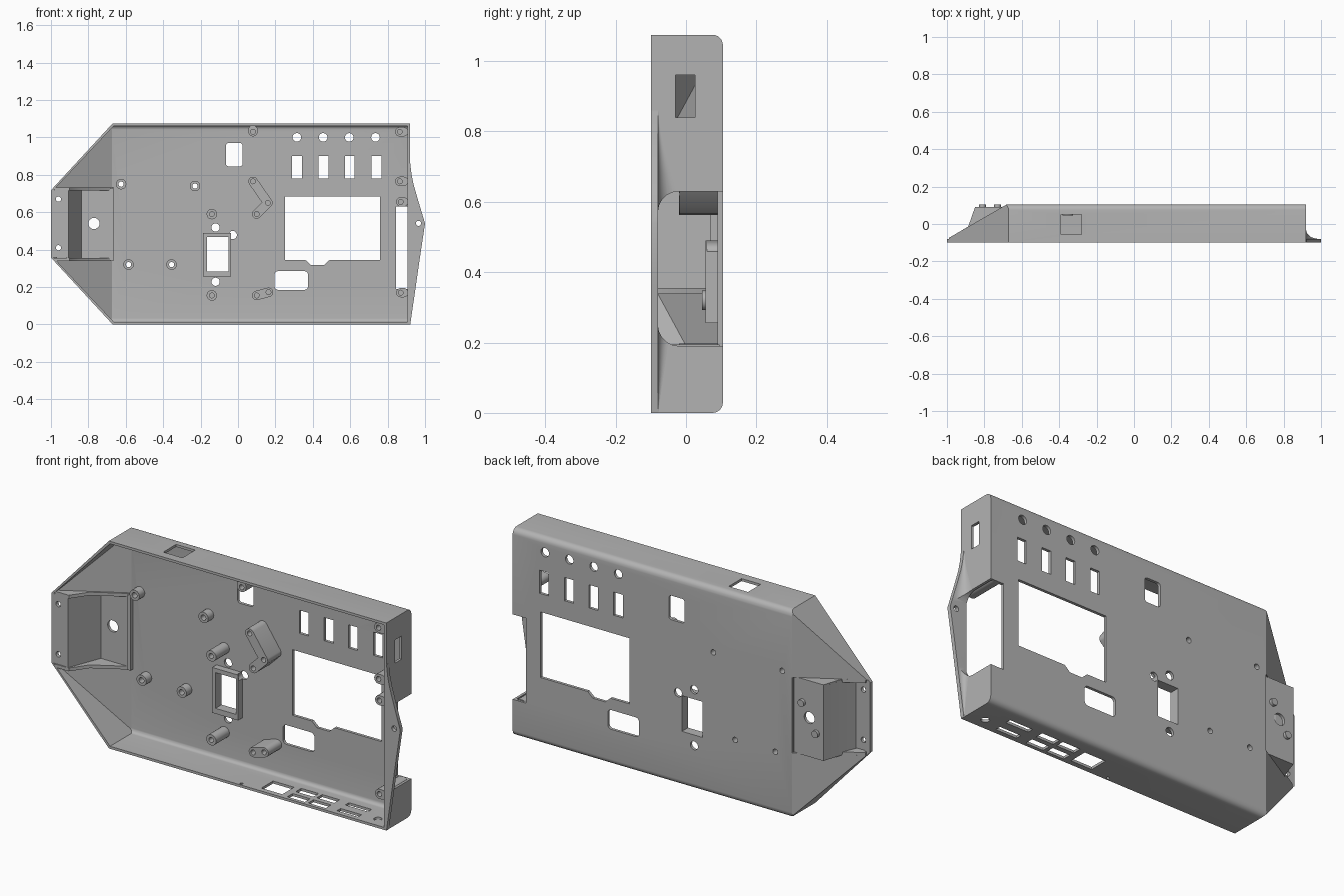
import bpy, bmesh
from math import sin, cos, pi, radians, atan2

cube = bpy.data.objects.get("Cube")
if cube:
    bpy.data.objects.remove(cube)

H, BACK, FLOOR, FRONT = 1.075, 0.105, 0.09, -0.1

grey = bpy.data.materials.new("plain grey plastic")
grey.use_nodes = True
grey.diffuse_color = (0.45, 0.45, 0.45, 1)
grey.node_tree.nodes["Principled BSDF"].inputs["Base Color"].default_value = grey.diffuse_color


# 2D outlines
def circle(x, z, r, n=20):
    return [(x + r * cos(2 * pi * i / n), z + r * sin(2 * pi * i / n)) for i in range(n)]


def rect(x0, x1, z0, z1, r=0.0):
    if not r:
        return [(x0, z0), (x1, z0), (x1, z1), (x0, z1)]
    corners = [(x1 - r, z1 - r), (x0 + r, z1 - r), (x0 + r, z0 + r), (x1 - r, z0 + r)]
    return [(cx + r * cos((k + i / 5) * pi / 2), cz + r * sin((k + i / 5) * pi / 2))
            for k, (cx, cz) in enumerate(corners) for i in range(6)]


def capsule(p, q, r, n=8):
    a = atan2(q[1] - p[1], q[0] - p[0])
    return [(c[0] + r * cos(a + s + pi * i / n), c[1] + r * sin(a + s + pi * i / n))
            for c, s in ((q, -pi / 2), (p, pi / 2)) for i in range(n + 1)]


# Extrude an outline along an axis into a bmesh
def prism(bm, pts, lo, hi, axis="y"):
    place = {"x": lambda a, b, d: (d, a, b),
             "y": lambda a, b, d: (a, d, b),
             "z": lambda a, b, d: (a, b, d)}[axis]
    rings = [[bm.verts.new(place(a, b, d)) for a, b in pts] for d in (lo, hi)]
    faces = [bm.faces.new(rings[0]), bm.faces.new(rings[1])]
    for i in range(len(pts)):
        j = (i + 1) % len(pts)
        faces.append(bm.faces.new((rings[0][i], rings[0][j], rings[1][j], rings[1][i])))
    bmesh.ops.recalc_face_normals(bm, faces=faces)


def make(name, bm):
    mesh = bpy.data.meshes.new(name)
    bmesh.ops.recalc_face_normals(bm, faces=bm.faces)
    bm.to_mesh(mesh)
    bm.free()
    mesh.materials.append(grey)
    obj = bpy.data.objects.new(name, mesh)
    bpy.context.collection.objects.link(obj)
    return obj


def build(name, *parts):
    bm = bmesh.new()
    for part in parts:
        prism(bm, *part)
    return make(name, bm)


def boolean(obj, cutter, self_overlap=False):
    mod = obj.modifiers.new("cut", "BOOLEAN")
    mod.object, mod.operation, mod.solver = cutter, "DIFFERENCE", "EXACT"
    mod.use_self = self_overlap
    bpy.context.view_layer.objects.active = obj
    bpy.ops.object.modifier_apply(modifier=mod.name)


# Tray body: six-sided prism, rounded back edges, sloped nose
def body(name, inset, front, back, radius, drop):
    bm = bmesh.new()
    lo, hi, mid = inset, H - inset, H / 2
    nose, right = -1 + inset, 0.92 - inset
    prism(bm, [(nose, mid - 0.18), (-0.67 + inset / 2, lo), (right, lo),
               (right, hi), (-0.67 + inset / 2, hi), (nose, mid + 0.18)], front, back)
    edges = [e for e in bm.edges if all(v.co.y > back - 1e-4 for v in e.verts)
             and abs(e.verts[0].co.x - e.verts[1].co.x) > 1]
    bmesh.ops.bevel(bm, geom=edges, offset=radius, segments=6, profile=0.5, affect="EDGES")
    cut = bmesh.ops.bisect_plane(bm, geom=bm.verts[:] + bm.edges[:] + bm.faces[:],
                                 plane_co=(-1, -0.08 - drop, 0),
                                 plane_no=(-0.185, 0.32, 0), clear_outer=True)
    bmesh.ops.edgeloop_fill(bm, edges=[e for e in cut["geom_cut"]
                                       if isinstance(e, bmesh.types.BMEdge)])
    return make(name, bm)


shell = body("tray_shell", 0, FRONT, BACK, 0.03, 0)
cavity = body("cavity_cutter", 0.013, -0.3, FLOOR, 0.02, 0.018)
boolean(shell, cavity)

# Through holes in the back plate
thin = 0.06, 0.2
windows = [(circle(x, 1.0, 0.023), *thin) for x in (0.315, 0.455, 0.595, 0.735)]
windows += [(rect(x - 0.026, x + 0.026, 0.78, 0.9), *thin) for x in (0.315, 0.457, 0.597, 0.74)]
windows += [(circle(x, z, 0.022), *thin) for x, z in ((-0.12, 0.518), (-0.028, 0.478), (-0.12, 0.228))]
screen = [(0.25, 0.345), (0.36, 0.345), (0.39, 0.318), (0.46, 0.318), (0.49, 0.345),
          (0.76, 0.345), (0.76, 0.685), (0.25, 0.685)]
windows += [(screen, *thin),
            (rect(-0.065, 0.025, 0.845, 0.97, 0.015), *thin),
            (rect(0.195, 0.375, 0.185, 0.285, 0.02), *thin),
            (rect(-0.167, -0.05, 0.283, 0.468), 0.0, 0.2)]
# Ports in the bottom, top and right walls
bottom = [rect(x - w, x + w, y - d, y + d) for x, y, w, d in (
    (0.68, 0.015, 0.065, 0.015), (0.68, -0.06, 0.06, 0.015), (0.51, 0.01, 0.05, 0.022),
    (0.39, 0.01, 0.05, 0.022), (0.51, -0.06, 0.05, 0.022), (0.39, -0.06, 0.05, 0.022),
    (0.245, -0.025, 0.06, 0.048))]
bottom += [circle(0.83, -0.04, 0.02), circle(0.08, -0.085, 0.008)]
ports = [(p, -0.05, 0.05, "z") for p in bottom]
ports += [(rect(-0.39, -0.28, -0.055, 0.05), 1.0, 1.2, "z"),
          (rect(-0.03, 0.025, 0.84, 0.96), 0.88, 1.0, "x")]
# Screw holes: short standoffs go through, the posts are blind
standoffs = [(-0.625, 0.75), (-0.23, 0.74), (-0.585, 0.32), (-0.355, 0.32)]
tall = [(-0.14, 0.59), (-0.14, 0.155)]
bracket = [(0.08, 0.765), (0.16, 0.65), (0.10, 0.59)]
low_bracket = [(0.10, 0.155), (0.163, 0.172)]
wall_posts = [((0.08, 1.03), (0.08, 1.04)), ((0.865, 1.03), (0.885, 1.03)),
              ((0.865, 0.765), (0.885, 0.765)), ((0.87, 0.655), (0.885, 0.655)),
              ((0.87, 0.17), (0.885, 0.17))]
screws = [(circle(x, z, 0.014), -0.3, 0.3) for x, z in standoffs]
screws += [(circle(x, z, 0.013), -0.3, 0.06)
           for x, z in tall + bracket + low_bracket + [p for p, q in wall_posts]]
screws += [(circle(x, z, 0.014), -0.3, 0.0) for x, z in ((0.965, 0.54), (-0.96, 0.67), (-0.96, 0.41))]
screws += [(circle(-0.77, 0.54, 0.03), -0.3, 0.3)]
holes = build("hole_cutter", *windows, *ports, *screws)
# Wide opening in the right end, and the nose pocket
slot = build("slot_cutter", (rect(-0.08, 0.3, 0.19, 0.63, 0.06), 0.845, 1.2, "x"),
             (rect(-1.1, -0.68, 0.34, 0.73), -0.08, 0.3))
boolean(shell, slot)
boolean(shell, holes)

# Flared lip on the right end, lofted between concave sections
bm = bmesh.new()
rings = []
for z, w in ((0.0, 0.001), (0.18, 0.027), (0.36, 0.053), (0.54, 0.08), (0.62, 0.056),
             (0.68, 0.038), (0.75, 0.018), (0.8, 0.008), (0.86, 0.001)):
    arc = [(0.92 + w * (1 - sin(a * pi / 16)), -0.08 + w * (1 - cos(a * pi / 16))) for a in range(9)]
    section = [(0.912, FRONT), (0.92 + w, FRONT)] + arc + [(0.912, arc[-1][1])]
    rings.append([bm.verts.new((x, y, z)) for x, y in section])
for a, b in zip(rings, rings[1:]):
    for i in range(len(a)):
        j = (i + 1) % len(a)
        bm.faces.new((a[i], a[j], b[j], b[i]))
bm.faces.new(rings[0])
bm.faces.new(rings[-1])
lip = make("flared_lip", bm)
boolean(lip, slot)
boolean(lip, holes)

# Raised housing set into the nose
skin = [(-0.915, -0.1), (-0.918, -0.085), (-0.885, -0.01), (-0.85, 0.09), (-0.665, 0.09),
        (-0.665, 0.075), (-0.838, 0.075), (-0.873, -0.015), (-0.905, -0.1)]
cheek = [(-0.98, -0.1), (-0.98, -0.069), (-0.885, -0.013), (-0.85, 0.09), (-0.665, 0.09),
         (-0.68, 0.078), (-0.84, -0.015), (-0.9, -0.1)]
housing = build("nose_housing", (skin, 0.345, 0.725, "z"))
flange = build("nose_flange", (rect(-1, -0.908, 0.358, 0.718), FRONT, -0.083))
for part in (housing, flange):
    boolean(part, holes)
cheeks = build("nose_cheeks", (cheek, 0.338, 0.355, "z"), (cheek, 0.715, 0.732, "z"))
rib = build("nose_rib", (rect(-0.682, -0.665, 0.34, 0.73), 0.068, 0.1))
pegs = build("nose_pegs", *[(circle(x, z, 0.018), 0.08, BACK) for x, z in ((-0.81, 0.47), (-0.73, 0.61))])

# Standoffs, brackets and frame on the inner floor
base = FLOOR + 0.005
fixtures = [
    build("short_standoffs", *[(circle(x, z, 0.028), 0.045, base) for x, z in standoffs]),
    build("tall_standoffs", *[(circle(x, z, 0.028), -0.02, base) for x, z in tall]),
    build("upper_bracket_long", (capsule(bracket[0], bracket[1], 0.025), -0.02, base)),
    build("upper_bracket_short", (capsule(bracket[2], bracket[1], 0.025), -0.019, base)),
    build("lower_bracket", (capsule(*low_bracket, 0.025), -0.02, base)),
    build("wall_posts", *[(capsule(p, q, 0.025), -0.085, base) for p, q in wall_posts]),
    build("switch_frame", (rect(-0.187, -0.038, 0.255, 0.49), 0.055, base)),
]
for part in fixtures:
    boolean(part, holes)

for cutter in (cavity, holes, slot):
    bpy.data.objects.remove(cutter)

# Smooth the rounded surfaces, keep the edges crisp
bpy.ops.object.select_all(action="DESELECT")
for part in [shell, lip, housing, flange, cheeks, rib, pegs] + fixtures:
    part.select_set(True)
bpy.context.view_layer.objects.active = shell
bpy.ops.object.shade_smooth_by_angle(angle=radians(30))
